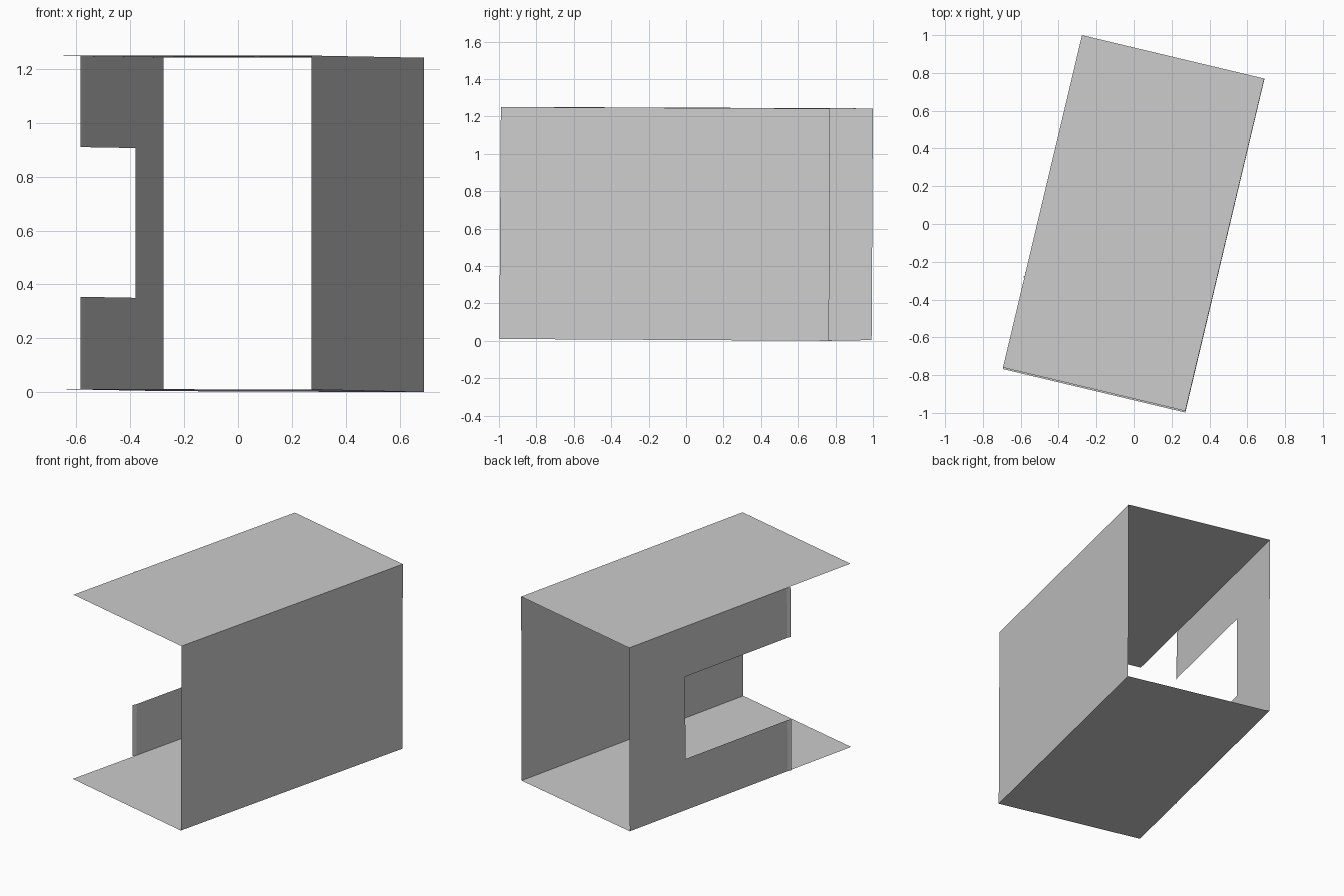
import bpy
import bmesh
from mathutils import Vector

cube = bpy.data.objects.get("Cube")
if cube:
    bpy.data.objects.remove(cube, do_unlink=True)

# One plain grey for every panel
grey = bpy.data.materials.new("plain grey")
grey.use_nodes = True
colour = (0.6, 0.6, 0.6, 1)
grey.diffuse_color = colour
grey.node_tree.nodes["Principled BSDF"].inputs["Base Color"].default_value = colour


def sheet(name, points):
    """Flat single-sided panel from one outline."""
    bm = bmesh.new()
    bm.faces.new([bm.verts.new(p) for p in points])
    mesh = bpy.data.meshes.new(name)
    bm.to_mesh(mesh)
    bm.free()
    mesh.materials.append(grey)
    obj = bpy.data.objects.new(name, mesh)
    bpy.context.collection.objects.link(obj)
    return obj


# Corners of the slightly tilted, turned box
top = {"back_right": Vector((-0.276, 1.0, 1.243)), "back_left": Vector((0.69, 0.77, 1.242)),
       "front_left": Vector((0.272, -0.99, 1.25)), "front_right": Vector((-0.694, -0.76, 1.25))}
base = {"back_right": Vector((-0.276, 0.993, 0.004)), "back_left": Vector((0.69, 0.765, 0.0)),
        "front_left": Vector((0.272, -0.998, 0.01)), "front_right": Vector((-0.694, -0.768, 0.012))}
order = ["front_right", "front_left", "back_left", "back_right"]

# Roof, floor and the closed side wall
sheet("roof", [top[k] for k in order])
sheet("floor", [base[k] for k in reversed(order)])
sheet("closed_wall", [base["front_left"], base["back_left"], top["back_left"], top["front_left"]])


# Opposite wall: C-shaped outline, with a window open towards the front
def on_wall(along, up):
    low = base["back_right"].lerp(base["front_right"], along)
    high = top["back_right"].lerp(top["front_right"], along)
    return low.lerp(high, up)


NOTCH, END = 0.252, 0.712
LOW, HIGH = 0.278, 0.727
sheet("notched_wall", [on_wall(a, u) for a, u in (
    (0, 0), (0, 1), (END, 1), (END, HIGH), (NOTCH, HIGH), (NOTCH, LOW), (END, LOW), (END, 0))])

# Narrow bent lips at the ends of both wall arms
bend = Vector((-0.012, -0.026, 0.0))
for name, u0, u1 in (("upper_lip", HIGH, 1.0), ("lower_lip", 0.0, LOW)):
    a, b = on_wall(END, u0), on_wall(END, u1)
    sheet(name, [a, b, b + bend, a + bend])
